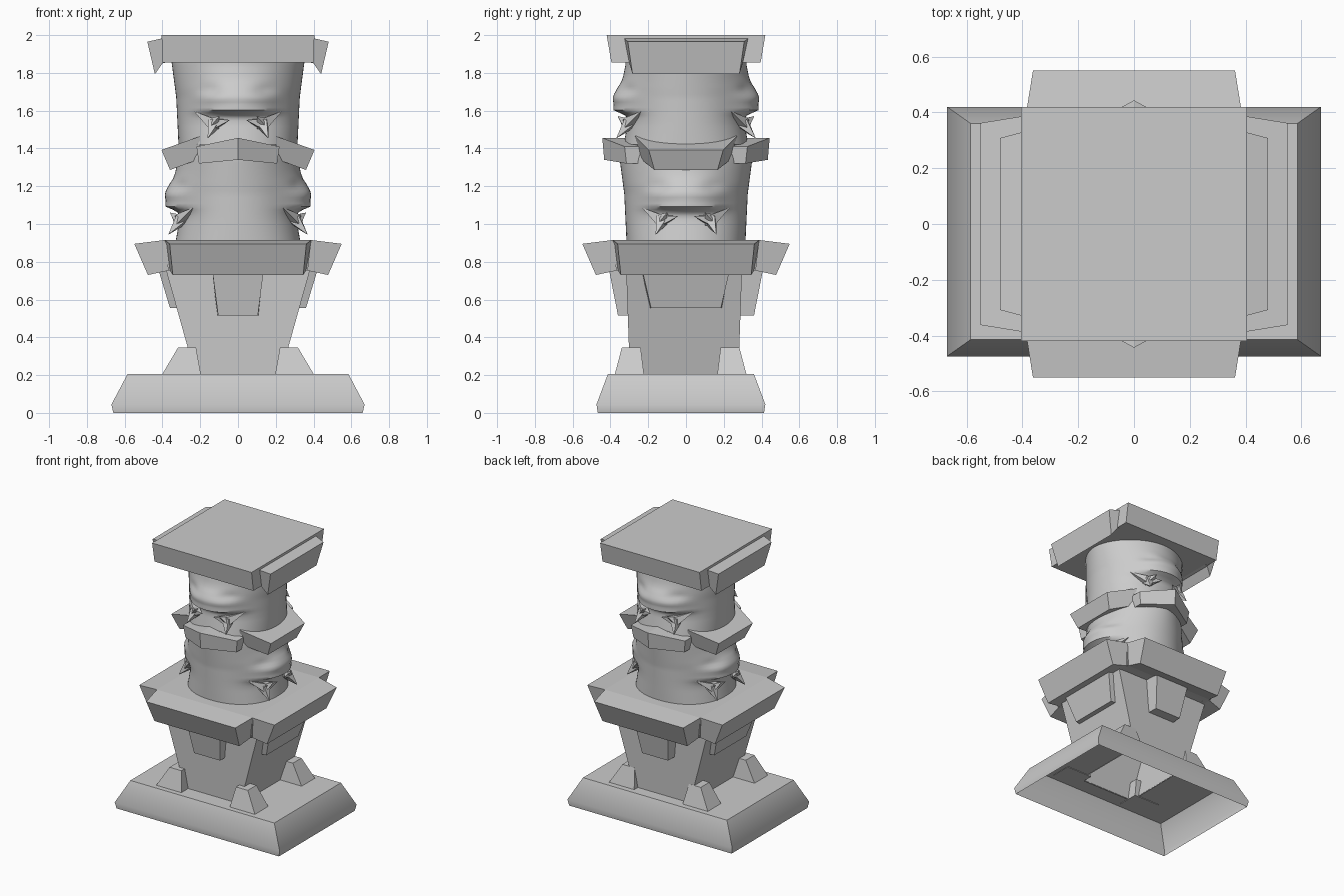
import bpy, bmesh, math
from mathutils import Matrix, Vector

cube = bpy.data.objects.get("Cube")
if cube:
    bpy.data.objects.remove(cube, do_unlink=True)

stone = bpy.data.materials.new("grey_stone")
stone.use_nodes = True
GREY = (0.6, 0.6, 0.6, 1)
stone.diffuse_color = GREY
stone.node_tree.nodes["Principled BSDF"].inputs["Base Color"].default_value = GREY


def loft(name, rings, cap_start=True, cap_end=True, turn=0, smooth=None):
    """Skin a list of equally sized point rings into one object."""
    bm = bmesh.new()
    spin = Matrix.Rotation(math.radians(turn), 3, "Z")
    loops = [[bm.verts.new(spin @ Vector(p)) for p in ring] for ring in rings]
    n = len(loops[0])
    for a, b in zip(loops, loops[1:]):
        for i in range(n):
            j = (i + 1) % n
            bm.faces.new((a[i], a[j], b[j], b[i]))
    if cap_start:
        bm.faces.new(loops[0][::-1])
    if cap_end:
        bm.faces.new(loops[-1])
    bmesh.ops.recalc_face_normals(bm, faces=bm.faces)
    mesh = bpy.data.meshes.new(name)
    bm.to_mesh(mesh)
    bm.free()
    mesh.materials.append(stone)
    obj = bpy.data.objects.new(name, mesh)
    bpy.context.collection.objects.link(obj)
    if smooth:
        bpy.ops.object.select_all(action="DESELECT")
        obj.select_set(True)
        bpy.context.view_layer.objects.active = obj
        bpy.ops.object.shade_smooth_by_angle(angle=math.radians(smooth))
    return obj


def rect(hx, hy, z, cx=0, cy=0):
    return [(cx + sx * hx, cy + sy * hy, z)
            for sx, sy in ((-1, -1), (1, -1), (1, 1), (-1, 1))]


def wing(name, profile, turn):
    """Slab facing +x before turning; profile points are (distance, z, half width)."""
    loft(name, [[(d, s * w, z) for d, z, w in profile] for s in (-1, 1)], turn=turn)


SIDES = {"left": 0, "back": 90, "right": 180, "front": 270}

# Hollow plinth with an opening under the pillar
loft("plinth", [rect(0.66, 0.44, 0, cy=-0.027), rect(0.67, 0.447, 0.045, cy=-0.027),
                rect(0.585, 0.387, 0.205, cy=-0.027), rect(0.225, 0.285, 0.205, cy=-0.01)],
     cap_start=False, cap_end=False, smooth=45)

# Pillar, flaring sideways towards the top
loft("pillar", [rect(0.225, 0.287, 0.2, cy=-0.01), rect(0.385, 0.307, 0.77, cy=-0.01)],
     cap_start=False)

# Corner feet, steeper on the inside
for sx, xname in ((1, "left"), (-1, "right")):
    for sy, cy, yname in ((-1, -0.3, "front"), (1, 0.243, "back")):
        loft(f"{yname}_{xname}_foot",
             [rect(0.104, 0.078, 0.2, sx * 0.3, cy),
              rect(0.048, 0.05, 0.345, sx * 0.27, cy - sy * 0.01)])

# Tapered panels hanging below the collar
for side, turn in SIDES.items():
    if side in ("left", "right"):
        panel = [(0.33, 0.77, 0.235), (0.425, 0.77, 0.235), (0.36, 0.555, 0.185), (0.27, 0.555, 0.195)]
    else:
        panel = [(0.25, 0.77, 0.138), (0.41, 0.77, 0.138), (0.36, 0.515, 0.105), (0.25, 0.515, 0.11)]
    wing(f"{side}_panel", panel, turn)

# Large collar: flat centre and four flared wings
loft("collar_centre", [rect(0.37, 0.37, 0.755), rect(0.388, 0.388, 0.915)])
for side, turn in SIDES.items():
    wing(f"{side}_collar_wing",
         [(0.36, 0.89, 0.38), (0.388, 0.915, 0.388), (0.549, 0.895, 0.362),
          (0.477, 0.73, 0.345), (0.37, 0.753, 0.36), (0.34, 0.754, 0.362)], turn)


# Heads: rounded columns with the same face on two opposite sides
def mix(points, z):
    for (z0, r0), (z1, r1) in zip(points, points[1:]):
        if z <= z1:
            t = max(0, (z - z0) / (z1 - z0))
            return r0 + (r1 - r0) * t
    return points[-1][1]


CHEEK = [(0, 0.33), (0.11, 0.31), (0.15, 0.31), (0.3, 0.325), (0.44, 0.32), (0.53, 0.31)]
SNOUT = [(0, 0), (0.14, 0), (0.16, 0.015), (0.18, 0.065), (0.215, 0.06), (0.24, 0.067),
         (0.26, 0.064), (0.29, 0.045), (0.33, 0.02), (0.36, 0.01), (0.42, 0)]
WIDTH = [(0, 0.315), (0.25, 0.327), (0.44, 0.352), (0.53, 0.34)]


def head_point(angle, z):
    c, s = math.cos(angle), math.sin(angle)
    # The corners are cut back more towards the top
    square = 2 / (2.2 - 0.8 * z)
    x = math.copysign(abs(c) ** square, c) * mix(CHEEK, z)
    y = math.copysign(abs(s) ** square, s) * mix(WIDTH, z)
    facing = math.copysign(1, c) if abs(c) > 1e-6 else 0
    out = mix(SNOUT, z) * math.exp(-(y / 0.2) ** 4)
    nose = 0.008 * math.exp(-(y / 0.07) ** 2 - ((z - 0.2) / 0.035) ** 2)
    eyes = 0.02 * math.exp(-((abs(y) - 0.14) / 0.055) ** 2 - ((z - 0.29) / 0.03) ** 2)
    return (x + facing * (out + nose - eyes) * min(1, abs(c) * 2), y)


def head(name, bottom, height, turn):
    rows, cols = 32, 64
    rings = []
    for r in range(rows + 1):
        z = height * r / rows
        ring = [head_point(math.tau * k / cols, z) for k in range(cols)]
        rings.append([(x, y, bottom + z) for x, y in ring])
    loft(name, rings, turn=turn, smooth=50)


# Tusks: pointed spiky clusters beside each mouth
def spike(name, root, tip, radius, turn):
    root, tip = Vector(root), Vector(tip)
    axis = (tip - root).normalized()
    u = axis.orthogonal().normalized() * radius
    v = axis.cross(u)
    base = [root + u, root + v, root - u, root - v]
    loft(name, [base, [tip + (p - root) * 0.03 for p in base]], turn=turn)


def tusks(prefix, bottom, turn):
    for s in (-1, 1):
        root = (0.305, s * 0.13, bottom + 0.1)
        tips = [(0.24, s * 0.23, bottom + 0.165), (0.35, s * 0.045, bottom + 0.12),
                (0.368, s * 0.16, bottom + 0.025), (0.36, s * 0.1, bottom + 0.14)]
        for i, tip in enumerate(tips):
            spike(f"{prefix}_tusk_{'right' if s < 0 else 'left'}_{i + 1}", root, tip, 0.04, turn)


for name, bottom, height, turns in (("lower", 0.91, 0.53, (0, 180)),
                                    ("upper", 1.42, 0.45, (270, 90))):
    head(f"{name}_head", bottom, height, turns[0])
    for i, turn in enumerate(turns):
        tusks(f"{name}_face_{i + 1}", bottom + 0.01, turn)

# Middle band: ridged pointed beaks front and back, drooping slabs at the sides
for side in ("front", "back"):
    sections = [(-0.22, 0.325, 1.41, 1.32), (0, 0.443, 1.456, 1.34), (0.22, 0.325, 1.41, 1.32)]
    loft(f"{side}_beak",
         [[(0.2, w, top), (d, w, top), (d - 0.01, w * 0.94, low), (0.2, w * 0.94, low)]
          for w, d, top, low in sections], turn=SIDES[side])
for side in ("left", "right"):
    wing(f"{side}_band_slab",
         [(0.2, 1.465, 0.27), (0.405, 1.392, 0.197), (0.36, 1.286, 0.167), (0.2, 1.345, 0.24)],
         SIDES[side])

# Square cap with a flared plate on each side
loft("cap", [rect(0.402, 0.395, 1.855), rect(0.404, 0.42, 2.0)])
for side in ("left", "right"):
    wing(f"{side}_cap_plate",
         [(0.36, 1.99, 0.335), (0.405, 1.982, 0.328), (0.48, 1.965, 0.308),
          (0.44, 1.793, 0.283), (0.4, 1.85, 0.3), (0.36, 1.86, 0.305)], SIDES[side])
